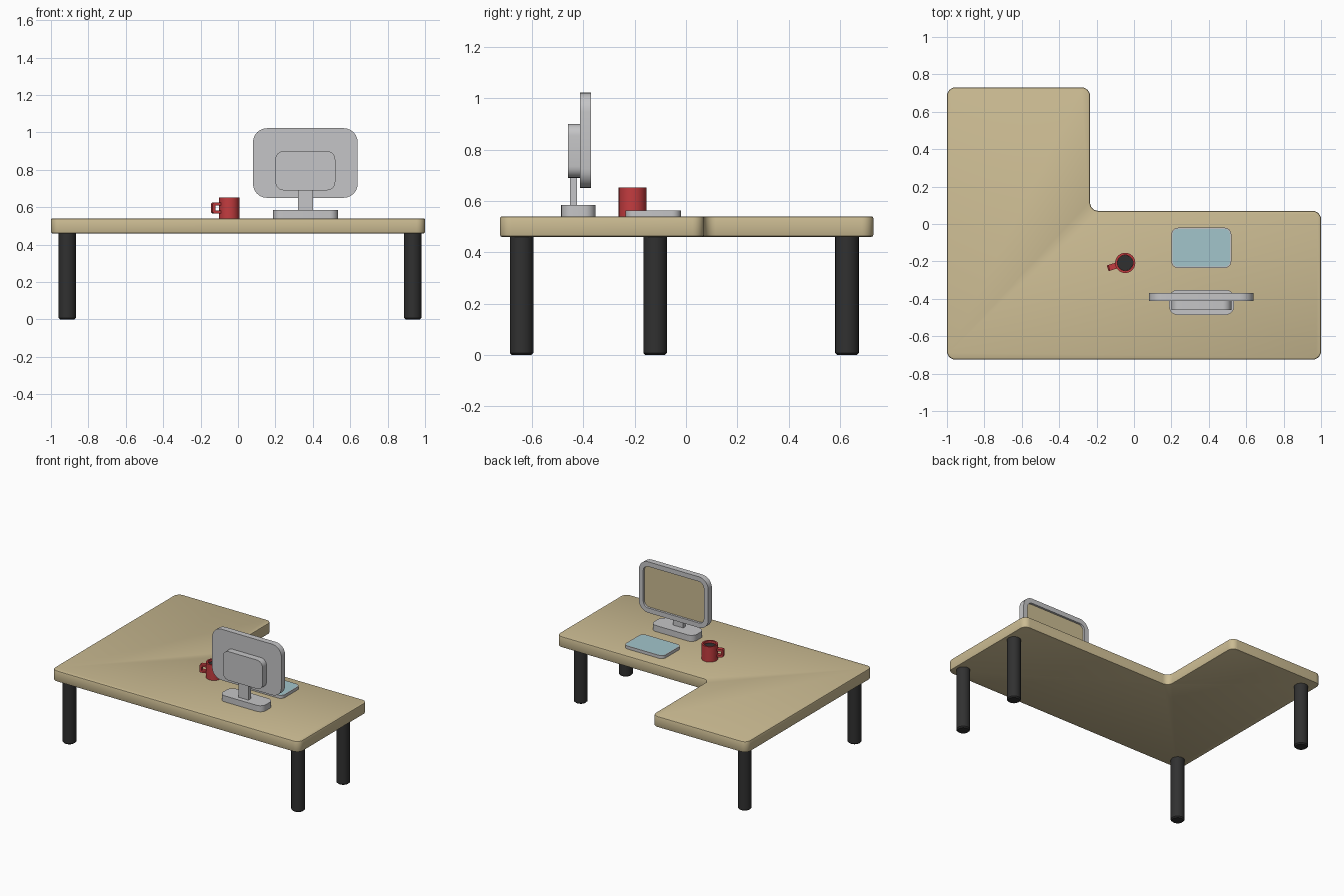
import bpy, bmesh, math
from mathutils import Vector, Matrix

if "Cube" in bpy.data.objects:
    bpy.data.objects.remove(bpy.data.objects["Cube"])


def material(name, rgb):
    m = bpy.data.materials.new(name)
    m.diffuse_color = (*rgb, 1)
    m.use_nodes = True
    m.node_tree.nodes["Principled BSDF"].inputs["Base Color"].default_value = m.diffuse_color
    return m


TAN = material("tan wood", (0.60, 0.50, 0.29))
BLACK = material("black", (0.03, 0.03, 0.03))
GREY = material("light grey", (0.56, 0.56, 0.57))
BLUE = material("pale blue", (0.36, 0.56, 0.60))
RED = material("red", (0.55, 0.045, 0.05))


def finish(bm, name, mats):
    bmesh.ops.recalc_face_normals(bm, faces=bm.faces[:])
    me = bpy.data.meshes.new(name)
    bm.to_mesh(me)
    bm.free()
    ob = bpy.data.objects.new(name, me)
    bpy.context.collection.objects.link(ob)
    for m in mats:
        me.materials.append(m)
    bpy.ops.object.select_all(action='DESELECT')
    ob.select_set(True)
    bpy.context.view_layer.objects.active = ob
    bpy.ops.object.shade_smooth_by_angle(angle=math.radians(25))
    return ob


def rounded(corners, r, n=6):
    """Fillet every right-angled corner of an outline."""
    out = []
    for i, p in enumerate(corners):
        p = Vector(p)
        a = (Vector(corners[i - 1]) - p).normalized()
        b = (Vector(corners[(i + 1) % len(corners)]) - p).normalized()
        c = p + (a + b) * r
        for k in range(n + 1):
            t = math.pi / 2 * k / n
            out.append(c - r * (b * math.cos(t) + a * math.sin(t)))
    return out


def rect(u0, u1, v0, v1):
    return [(u0, v0), (u1, v0), (u1, v1), (u0, v1)]


def prism(name, outline, w0, w1, mats, axis='Z', bevel=0, inset=0, depth=0):
    """Extrude an outline from w0 to w1; optionally inset the w1 face in the second material."""
    bm = bmesh.new()

    def at(p, w):
        return (p[0], p[1], w) if axis == 'Z' else (p[0], w, p[1])
    lo = [bm.verts.new(at(p, w0)) for p in outline]
    hi = [bm.verts.new(at(p, w1)) for p in outline]
    n = len(outline)
    for i in range(n):
        j = (i + 1) % n
        bm.faces.new((lo[i], lo[j], hi[j], hi[i]))
    caps = [bm.faces.new(lo), bm.faces.new(hi)]
    bmesh.ops.recalc_face_normals(bm, faces=bm.faces[:])
    if inset:
        bmesh.ops.inset_region(bm, faces=[caps[1]], thickness=inset)
        if depth:
            bmesh.ops.inset_region(bm, faces=[caps[1]], thickness=0.001, depth=-depth)
        caps[1].material_index = 1
    if bevel:
        edges = list({e for c in caps for e in c.edges})
        bmesh.ops.bevel(bm, geom=edges, offset=bevel, segments=2, profile=0.5,
                        affect='EDGES')
    return finish(bm, name, mats)


def lathe(name, profile, mats, centre, n=32):
    bm = bmesh.new()
    vs = [bm.verts.new((r, 0, z)) for r, z in profile]
    es = [bm.edges.new(p) for p in zip(vs, vs[1:])]
    bmesh.ops.spin(bm, geom=vs + es, axis=(0, 0, 1), cent=(0, 0, 0),
                   angle=2 * math.pi, steps=n, use_duplicate=False)
    bmesh.ops.remove_doubles(bm, verts=bm.verts[:], dist=1e-5)
    ob = finish(bm, name, mats)
    ob.location = (*centre, 0)
    return ob


# L-shaped desktop
L = [(-1, -0.725), (1, -0.725), (1, 0.07), (-0.235, 0.07), (-0.235, 0.73), (-1, 0.73)]
prism("desktop", rounded(L, 0.045), 0.46, 0.54, [TAN], bevel=0.008)

# legs
leg = [(0, 0), (0.038, 0), (0.046, 0.008), (0.046, 0.461), (0, 0.461)]
for label, pos in {"front_left_leg": (-0.913, -0.64), "front_right_leg": (0.934, -0.64),
                   "middle_right_leg": (0.934, -0.12), "back_left_leg": (-0.913, 0.627)}.items():
    lathe(label, leg, [BLACK], pos, 24)

# monitor, facing +y
prism("monitor_panel", rounded(rect(0.08, 0.64, 0.65, 1.022), 0.075), -0.413, -0.37,
      [GREY, TAN], 'Y', inset=0.035, depth=0.014)
prism("monitor_back", rounded(rect(0.2, 0.52, 0.69, 0.90), 0.045), -0.46, -0.41, [GREY], 'Y')
prism("monitor_neck", rect(0.32, 0.40, 0.575, 0.70), -0.451, -0.424, [GREY], 'Y')
prism("monitor_base", rounded(rect(0.188, 0.535, -0.486, -0.352), 0.045), 0.539, 0.584, [GREY])

# tablet with blue top
prism("tablet", rounded(rect(0.2, 0.52, -0.235, -0.02), 0.035), 0.539, 0.562,
      [GREY, BLUE], inset=0.007)

# mug, drink and handle
MUG = (-0.047, -0.208)
lathe("mug", [(0, 0.539), (0.054, 0.539), (0.054, 0.652), (0.042, 0.652), (0.042, 0.6), (0, 0.6)],
      [RED], MUG)
lathe("drink", [(0, 0.605), (0.0415, 0.605), (0.0415, 0.635), (0, 0.635)], [BLACK], MUG)
grip = [(0.046, 0.567), (0.09, 0.567), (0.098, 0.575), (0.098, 0.617), (0.09, 0.625), (0.046, 0.625),
        (0.046, 0.61), (0.082, 0.61), (0.082, 0.582), (0.046, 0.582)]
handle = prism("mug_handle", grip, -0.016, 0.016, [RED], 'Y')
handle.matrix_world = Matrix.Translation((*MUG, 0)) @ Matrix.Rotation(math.radians(197), 4, 'Z')
